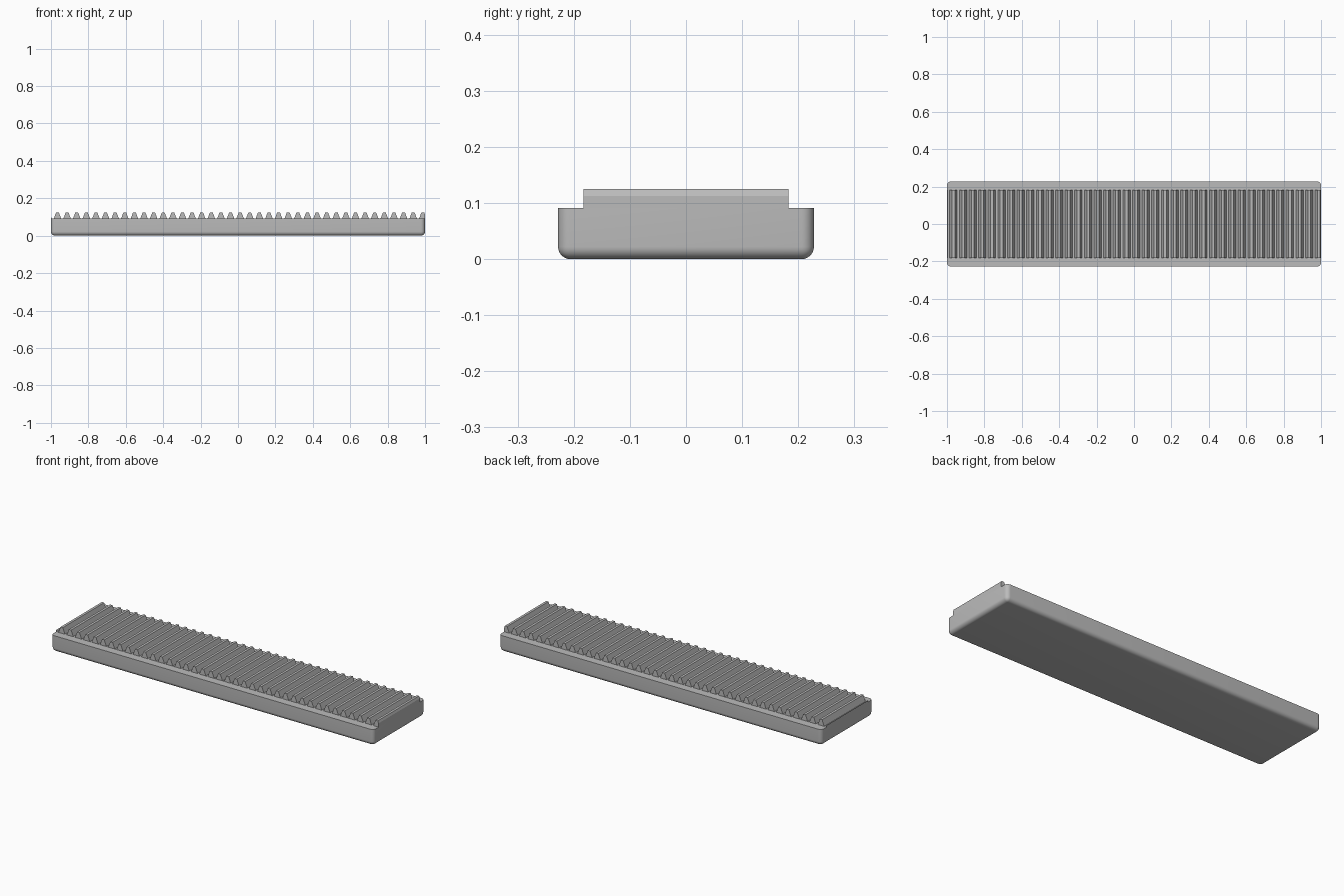
import bpy
import bmesh
import math

cube = bpy.data.objects.get("Cube")
if cube:
    bpy.data.objects.remove(cube, do_unlink=True)

HALF_LENGTH, HALF_WIDTH, BODY_TOP = 1.0, 0.228, 0.091
TOOTH_HALF_WIDTH, ROOT, TIP = 0.183, 0.0915, 0.125
PITCH, FIRST_TOOTH = 0.0514, -1.0165
TIP_HALF, BASE_HALF = 0.007, 0.020
RADIUS = 0.022

# Single grey material
steel = bpy.data.materials.new("grey_steel")
steel.use_nodes = True
steel.diffuse_color = (0.5, 0.5, 0.5, 1)
steel.node_tree.nodes["Principled BSDF"].inputs["Base Color"].default_value = (0.5, 0.5, 0.5, 1)


def add_object(name, bm):
    bmesh.ops.recalc_face_normals(bm, faces=bm.faces)
    mesh = bpy.data.meshes.new(name)
    bm.to_mesh(mesh)
    bm.free()
    mesh.materials.append(steel)
    obj = bpy.data.objects.new(name, mesh)
    bpy.context.collection.objects.link(obj)
    return obj


# Rack body: bar with rounded uprights and underside, sharp top rim
bm = bmesh.new()
bmesh.ops.create_cube(bm, size=1)
for v in bm.verts:
    v.co.x *= 2 * HALF_LENGTH
    v.co.y *= 2 * HALF_WIDTH
    v.co.z = (v.co.z + 0.5) * BODY_TOP
rounded = [e for e in bm.edges if min(v.co.z for v in e.verts) < BODY_TOP / 2]
bmesh.ops.bevel(bm, geom=rounded, offset=RADIUS, segments=8, profile=0.5, affect='EDGES')
body = add_object("rack_body", bm)
bpy.ops.object.select_all(action='DESELECT')
body.select_set(True)
bpy.context.view_layer.objects.active = body
bpy.ops.object.shade_smooth_by_angle(angle=math.radians(35))

# Tooth strip: trapezoid profile extruded across, trimmed flush at both ends
count = math.ceil((HALF_LENGTH - FIRST_TOOTH) / PITCH) + 1
profile = []
for i in range(count):
    x = FIRST_TOOTH + i * PITCH
    profile += [(x - BASE_HALF, ROOT), (x - TIP_HALF, TIP),
                (x + TIP_HALF, TIP), (x + BASE_HALF, ROOT)]
floor = BODY_TOP - 0.001
profile += [(profile[-1][0], floor), (profile[0][0], floor)]

bm = bmesh.new()
face = bm.faces.new([bm.verts.new((x, -TOOTH_HALF_WIDTH, z)) for x, z in profile])
extruded = bmesh.ops.extrude_face_region(bm, geom=[face])["geom"]
moved = [g for g in extruded if isinstance(g, bmesh.types.BMVert)]
bmesh.ops.translate(bm, verts=moved, vec=(0, 2 * TOOTH_HALF_WIDTH, 0))
if not any(abs(f.normal.y) > 0.9 and f.calc_center_median().y < 0 for f in bm.faces):
    bm.faces.new([v for v in bm.verts if v.co.y < 0])
bmesh.ops.recalc_face_normals(bm, faces=bm.faces)
bmesh.ops.triangulate(bm, faces=[f for f in bm.faces if len(f.verts) > 4])
for side in (-1, 1):
    cut = bmesh.ops.bisect_plane(bm, geom=bm.verts[:] + bm.edges[:] + bm.faces[:],
                                 plane_co=(side * HALF_LENGTH, 0, 0),
                                 plane_no=(side, 0, 0), clear_outer=True)
    rim = [g for g in cut["geom_cut"] if isinstance(g, bmesh.types.BMEdge)]
    bmesh.ops.holes_fill(bm, edges=rim)
add_object("rack_teeth", bm)
